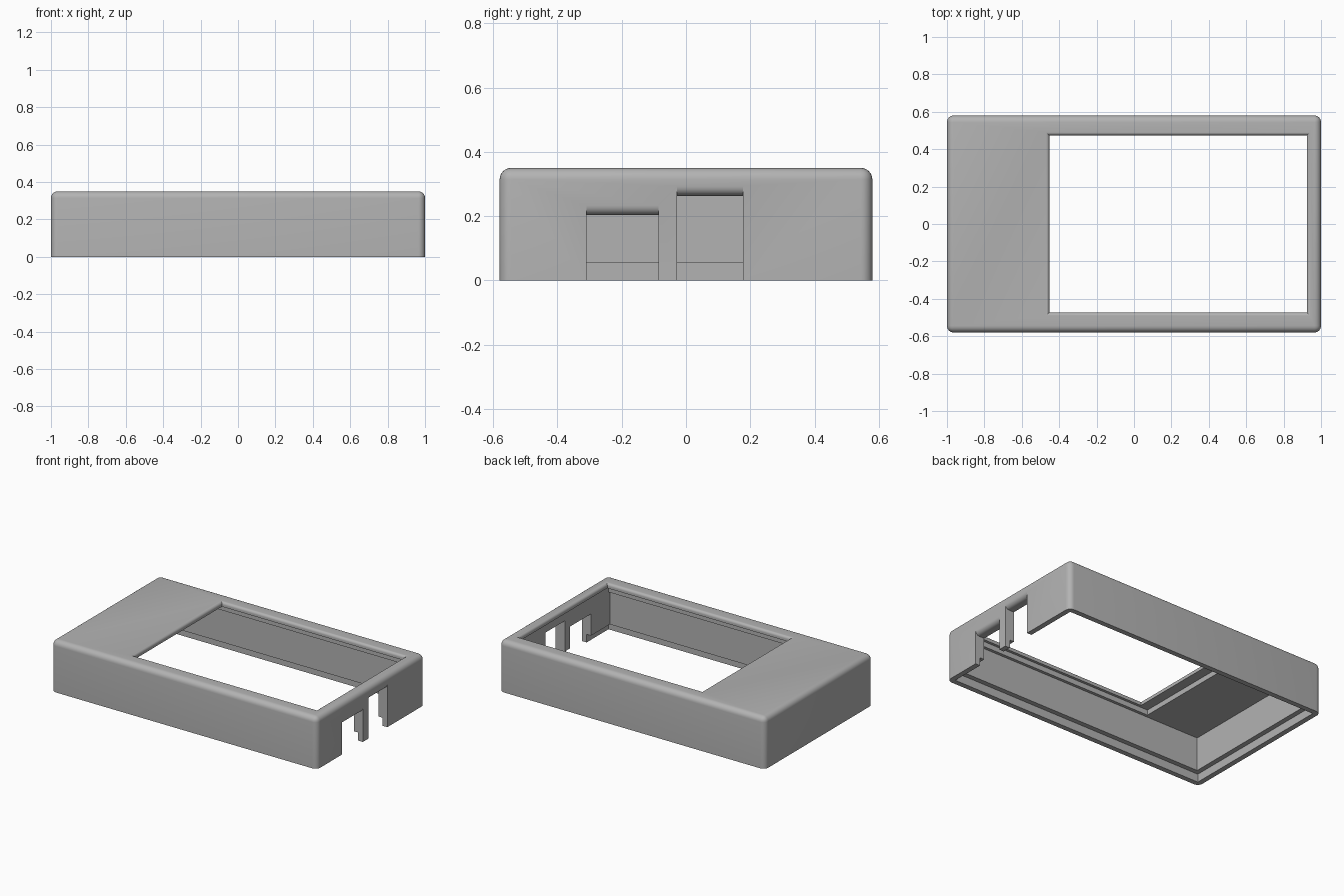
import bpy, bmesh, math

cube = bpy.data.objects.get("Cube")
if cube:
    bpy.data.objects.remove(cube, do_unlink=True)

HX, HY, H = 1.0, 0.58, 0.35   # half length, half depth, height
R = 0.036                     # outer edge radius
STEPS = 6


def finish(name, bm):
    bmesh.ops.recalc_face_normals(bm, faces=bm.faces)
    mesh = bpy.data.meshes.new(name)
    bm.to_mesh(mesh)
    bm.free()
    obj = bpy.data.objects.new(name, mesh)
    bpy.context.collection.objects.link(obj)
    return obj


def skin(name, rings):
    """Closed solid through rings of equal point count."""
    bm = bmesh.new()
    loops = [[bm.verts.new(p) for p in ring] for ring in rings]
    n = len(loops[0])
    for a, b in zip(loops, loops[1:]):
        for i in range(n):
            j = (i + 1) % n
            bm.faces.new((a[i], a[j], b[j], b[i]))
    bm.faces.new(loops[0])
    bm.faces.new(loops[-1])
    return finish(name, bm)


def rect(x0, x1, hy, z):
    return [(x0, -hy, z), (x1, -hy, z), (x1, hy, z), (x0, hy, z)]


def cut(target, cutter):
    cutter.hide_render = True
    mod = target.modifiers.new(cutter.name, 'BOOLEAN')
    mod.object = cutter
    mod.operation = 'DIFFERENCE'
    mod.solver = 'EXACT'
    bpy.context.view_layer.objects.active = target
    bpy.ops.object.modifier_apply(modifier=mod.name)
    bpy.data.objects.remove(cutter, do_unlink=True)


# Outer block with rounded upright and top edges
bm = bmesh.new()
bmesh.ops.create_cube(bm, size=1)
for v in bm.verts:
    v.co = (v.co.x * 2 * HX, v.co.y * 2 * HY, (v.co.z + 0.5) * H)
edges = [e for e in bm.edges if max(v.co.z for v in e.verts) > 0.1]
bmesh.ops.bevel(bm, geom=edges, offset=R, segments=STEPS, profile=0.5, affect='EDGES')
shell = finish("case_shell", bm)

# Inside: lid rebate, cavity, screen pocket, then the window with a rounded rim
levels = [
    rect(-0.965, 0.965, 0.545, -0.1), rect(-0.965, 0.965, 0.545, 0.055),
    rect(-0.932, 0.932, 0.512, 0.055), rect(-0.932, 0.932, 0.512, 0.283),
    rect(-0.52, 0.929, 0.492, 0.283), rect(-0.52, 0.929, 0.492, 0.318),
]
RIM = 0.018
for i in range(STEPS + 1):
    a = i / STEPS * math.pi / 2
    grow = RIM * (1 - math.cos(a))
    levels.append(rect(-0.453 - grow, 0.924 + grow, 0.474 + grow,
                       H - RIM + RIM * math.sin(a)))
levels.insert(6, rect(-0.453, 0.924, 0.474, 0.318))
levels.append([(x, y, H + 0.1) for x, y, z in levels[-1]])
cut(shell, skin("cavity_cutter", levels))

# Cable notches in the right end wall, with a rounded outer top edge
NR = 0.03
for name, y0, y1, top in (("low_notch", -0.31, -0.086, 0.203),
                          ("high_notch", -0.028, 0.177, 0.263)):
    profile = [(0.8, top), (0.8, -0.1), (1.1, -0.1), (1.1, top + NR)]
    for i in range(STEPS + 1):
        a = i / STEPS * math.pi / 2
        profile.append((HX - NR + NR * math.cos(a), top + NR - NR * math.sin(a)))
    # Arc is mirrored so that the edge between wall and notch is convex
    profile[4:] = [(HX - NR + NR * math.sin(i / STEPS * math.pi / 2),
                    top + NR - NR * math.cos(i / STEPS * math.pi / 2))
                   for i in range(STEPS, -1, -1)]
    cut(shell, skin(name, [[(x, y, z) for x, z in profile] for y in (y0, y1)]))

# Grey plastic
grey = bpy.data.materials.new("grey_plastic")
grey.use_nodes = True
colour = (0.45, 0.45, 0.45, 1)
grey.diffuse_color = colour
grey.node_tree.nodes["Principled BSDF"].inputs["Base Color"].default_value = colour
shell.data.materials.clear()
shell.data.materials.append(grey)

bpy.ops.object.select_all(action='DESELECT')
shell.select_set(True)
bpy.context.view_layer.objects.active = shell
bpy.ops.object.shade_smooth_by_angle(angle=math.radians(30))
